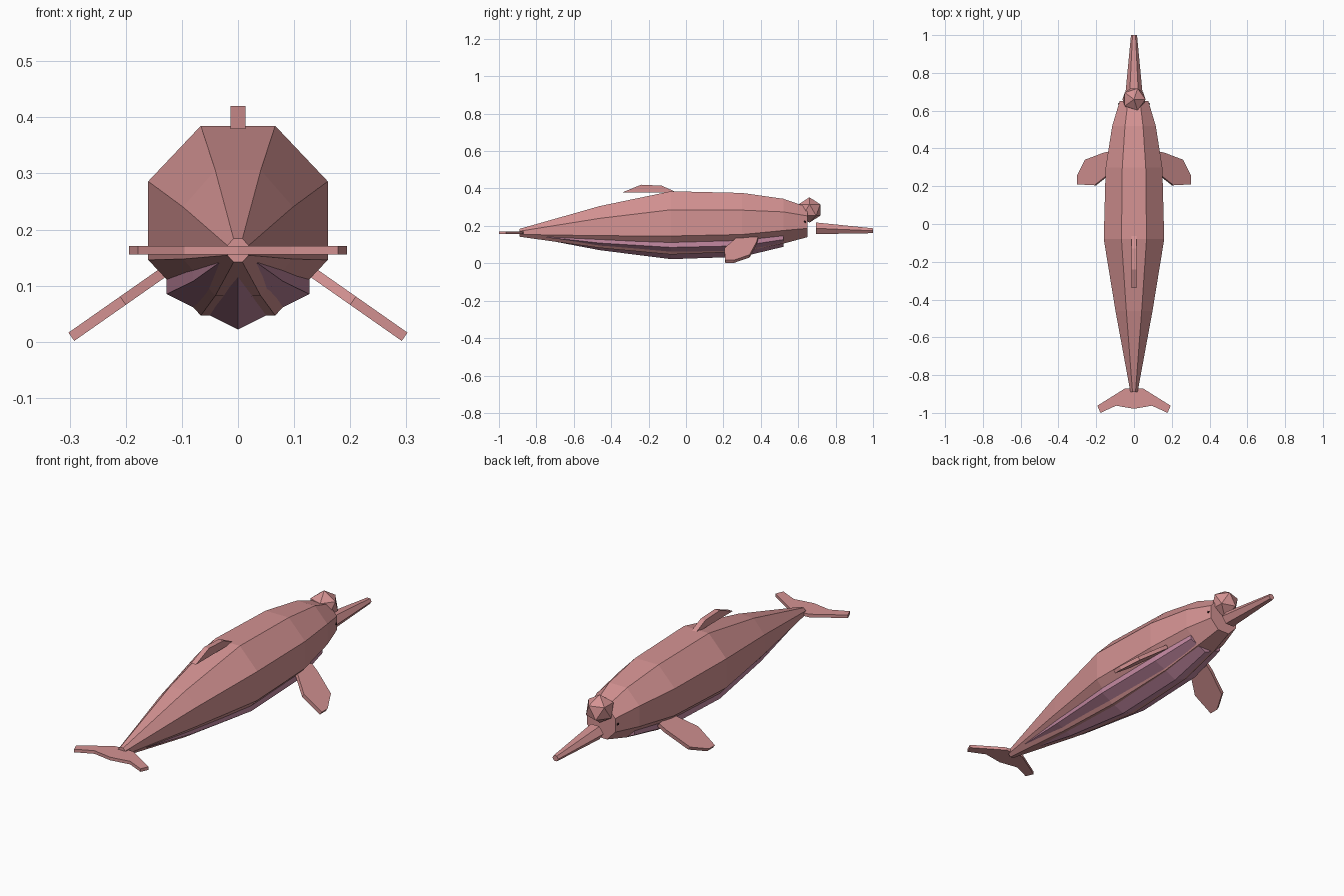
import bpy, bmesh, math
from mathutils import Matrix, Vector

if "Cube" in bpy.data.objects:
    bpy.data.objects.remove(bpy.data.objects["Cube"])


def material(name, rgb):
    m = bpy.data.materials.new(name)
    m.diffuse_color = (*rgb, 1)
    m.use_nodes = True
    m.node_tree.nodes["Principled BSDF"].inputs["Base Color"].default_value = m.diffuse_color
    return m


PINK = material("pink skin", (0.66, 0.29, 0.29))
MAUVE = material("mauve belly", (0.55, 0.25, 0.36))
DARK = material("dark eye", (0.03, 0.01, 0.012))


def finish(name, bm, mat):
    bmesh.ops.recalc_face_normals(bm, faces=bm.faces[:])
    me = bpy.data.meshes.new(name)
    bm.to_mesh(me)
    bm.free()
    me.materials.append(mat)
    ob = bpy.data.objects.new(name, me)
    bpy.context.collection.objects.link(ob)
    return ob


def loft(name, stations, sides, start, mat):
    """Skin regular rings along y; station = (y, rx, z centre, rz)."""
    bm = bmesh.new()
    rings = []
    for y, rx, zc, rz in stations:
        angles = [start + 2 * math.pi * i / sides for i in range(sides)]
        rings.append([bm.verts.new((rx * math.cos(a), y, zc + rz * math.sin(a))) for a in angles])
    for a, b in zip(rings, rings[1:]):
        for i in range(sides):
            j = (i + 1) % sides
            bm.faces.new((a[i], a[j], b[j], b[i]))
    bm.faces.new(rings[0])
    bm.faces.new(rings[-1])
    return finish(name, bm, mat)


def plate(name, points, offset, mat):
    """Flat outline thickened by offset to both sides."""
    bm = bmesh.new()
    off = Vector(offset)
    a = [bm.verts.new(Vector(p) + off) for p in points]
    b = [bm.verts.new(Vector(p) - off) for p in points]
    bm.faces.new(a)
    bm.faces.new(b)
    n = len(a)
    for i in range(n):
        bm.faces.new((a[i], a[(i + 1) % n], b[(i + 1) % n], b[i]))
    return finish(name, bm, mat)


def ball(name, centre, r, mat):
    bm = bmesh.new()
    bmesh.ops.create_icosphere(bm, subdivisions=1, radius=r, matrix=Matrix.Translation(centre))
    return finish(name, bm, mat)


# Octagonal body (half width and half height given across the flats)
k = 1 / math.cos(math.pi / 8)
body = [(-0.89, 0.019, 0.163, 0.021), (-0.46, 0.098, 0.194, 0.112), (-0.08, 0.16, 0.216, 0.169),
        (0.30, 0.15, 0.219, 0.157), (0.52, 0.115, 0.225, 0.12), (0.65, 0.076, 0.22, 0.08)]
loft("body", [(y, w * k, z, h * k) for y, w, z, h in body], 8, math.pi / 8, PINK)

# Hexagonal belly keel showing below the body
q = 1 / math.cos(math.pi / 6)
belly = [(-0.75, 0.035, 0.155, 0.03), (-0.46, 0.08, 0.146, 0.076), (-0.08, 0.127, 0.148, 0.126),
         (0.30, 0.12, 0.152, 0.117), (0.52, 0.088, 0.165, 0.077)]
loft("belly", [(y, w * q, z, h) for y, w, z, h in belly], 6, -math.pi / 2, MAUVE)

# Head: round forehead and long tapering beak
ball("forehead", (0, 0.66, 0.285), 0.068, PINK)
loft("beak", [(0.695, 0.045, 0.187, 0.036), (1.0, 0.016, 0.174, 0.015)], 6, 0, PINK)

# Dorsal fin
fin = [(-0.34, 0.379), (-0.24, 0.42), (-0.13, 0.415), (-0.05, 0.379)]
plate("dorsal_fin", [(0, y, z) for y, z in fin], (0.013, 0, 0), PINK)

# Tail flukes, one outline mirrored across the centre
half = [(0.05, -0.872), (0.194, -0.962), (0.178, -1.0), (0.095, -0.962)]
outline = [(0, -0.868)] + half + [(0, -0.978)] + [(-x, y) for x, y in reversed(half)]
plate("tail_flukes", [(x, y, 0.163) for x, y in outline], (0, 0, 0.0075), PINK)

# Drooping flippers and eyes, one on each side
flipper = [(0.12, 0.385), (0.155, 0.378), (0.255, 0.34), (0.297, 0.255), (0.297, 0.21),
           (0.205, 0.205), (0.11, 0.28)]
for s, side in ((-1, "left"), (1, "right")):
    plate(side + "_flipper", [(s * x, y, 0.009 + (0.297 - x) * 0.7) for x, y in flipper],
          (s * 0.009 * 0.574, 0, 0.009 * 0.819), PINK)
    ball(side + "_eye", (s * 0.077, 0.635, 0.222), 0.008, DARK)
